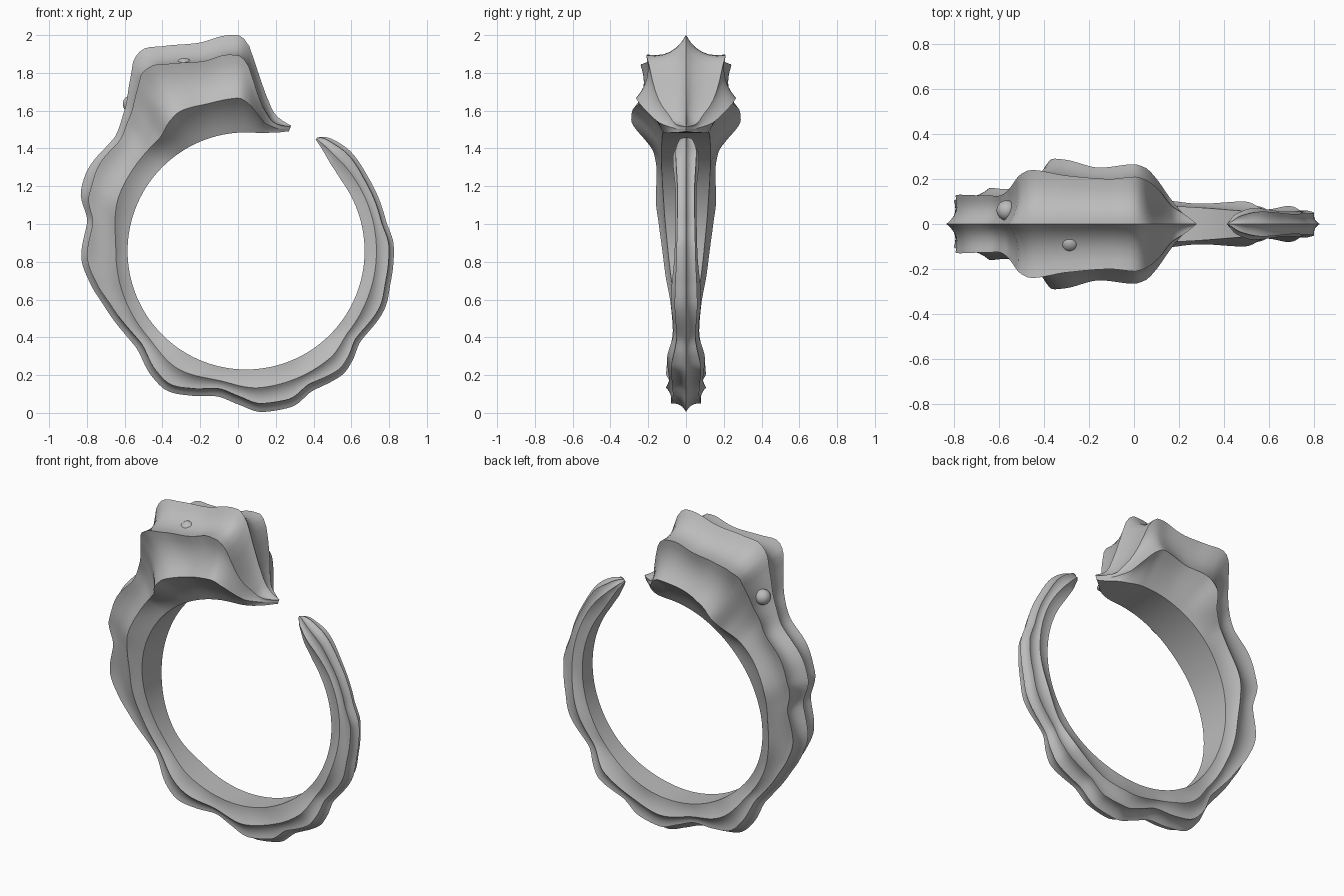
import bpy, bmesh, math
from mathutils import Vector

cube = bpy.data.objects.get("Cube")
if cube:
    bpy.data.objects.remove(cube)

CENTRE = Vector((0.043, 0, 0.857))
START, END, STEPS = 70.3, 418, 240
SEGMENTS = 6

# Each channel is keyed by the angle around the finger hole, in degrees.
ridge_radius = [
    (70, .704), (74, .715), (78, .74), (82.6, .83), (86.6, .965), (89.6, 1.1), (92, 1.144),
    (95, 1.147), (102, 1.13), (112, 1.17), (117, 1.2), (120, 1.18), (123.5, 1.107), (131, .983),
    (140, .92), (153, .943), (160, .931), (170, .855), (182, .873), (192, .842), (202, .804),
    (220, .774), (233, .83), (240, .85), (249, .82), (259, .785), (267, .813), (276, .857),
    (286, .86), (296, .819), (308, .83), (314, .809), (322, .772), (338, .795), (348, .783),
    (362, .782), (373, .757), (390, .755), (403, .764), (412, .749), (416, .73), (418, .707)]
shoulder_drop = [
    (70, .004), (80, .055), (86, .1), (90, .11), (98, .1), (117, .1), (121, .08), (127, .055),
    (135, .035), (145, .03), (157, .05), (168, .03), (250, .04), (276, .045), (320, .03),
    (410, .02), (418, .002)]
shoulder_width = [
    (70.3, 0), (75, .045), (80, .08), (86, .16), (90, .2), (92, .21), (98, .2), (109, .215),
    (117, .24), (121, .21), (127, .16), (135, .125), (157, .13), (168, .115), (180, .105),
    (200, .08), (218, .055), (235, .08), (258, .07), (276, .08), (290, .07), (308, .08),
    (322, .05), (338, .06), (360, .05), (385, .045), (405, .055), (414, .035), (418, 0)]
jaw_radius = [
    (70, .69), (76, .67), (81, .681), (85, .725), (89, .78), (93, .811), (104, .806), (115, .818),
    (120, .8), (128, .752), (143, .74), (156, .734), (180, .69), (220, .69), (240, .72),
    (258, .7), (276, .727), (308, .72), (322, .69), (405, .69), (418, .7)]
jaw_width = [
    (70.3, 0), (76, .06), (81, .13), (85.5, .2), (89.5, .25), (93, .265), (104, .25), (115, .285),
    (120, .29), (128, .22), (136, .17), (146, .155), (158, .16), (168, .145), (180, .125),
    (190, .11), (205, .08), (218, .07), (235, .1), (245, .105), (258, .09), (276, .105),
    (290, .09), (308, .1), (322, .065), (338, .08), (360, .06), (385, .055), (405, .07),
    (414, .045), (418, 0)]
hole_radius = [(70, .675), (75, .65), (85, .628), (395, .627), (404, .638), (415, .68), (418, .695)]
hole_width = [
    (70.3, 0), (80, .09), (90, .12), (130, .13), (160, .115), (180, .095), (218, .055), (240, .08),
    (276, .08), (322, .055), (360, .05), (405, .05), (414, .03), (418, 0)]


def sample(keys, angle):
    """Smooth interpolation that never overshoots its keys."""
    last = len(keys) - 1
    angle = min(max(angle, keys[0][0]), keys[last][0])

    def secant(i):
        (a, p), (b, q) = keys[i], keys[i + 1]
        return (q - p) / (b - a)

    def slope(i):
        if i == 0 or i == last:
            return secant(min(i, last - 1))
        m, n = secant(i - 1), secant(i)
        return 2 * m * n / (m + n) if m * n > 0 else 0

    i = next(k for k in range(last) if angle <= keys[k + 1][0])
    (a, p), (b, q) = keys[i], keys[i + 1]
    h = b - a
    t = (angle - a) / h
    return ((1 + 2 * t) * (1 - t) ** 2 * p + t * (1 - t) ** 2 * h * slope(i)
            + t * t * (3 - 2 * t) * q + t * t * (t - 1) * h * slope(i + 1))


def hollow(p, q, sag):
    """Points from p up to q along a shallow concave arc."""
    d = q - p
    inward = Vector((d.y, -d.x)) * sag
    return [p.lerp(q, k / SEGMENTS) + inward * (4 * k / SEGMENTS * (1 - k / SEGMENTS))
            for k in range(SEGMENTS)]


def section(angle):
    """Closed cross-section as (side, radius) points, mirrored left to right."""
    top = sample(ridge_radius, angle)
    ridge = Vector((0, top))
    shoulder = Vector((sample(shoulder_width, angle), top - sample(shoulder_drop, angle)))
    jaw = Vector((sample(jaw_width, angle), sample(jaw_radius, angle)))
    edge = Vector((sample(hole_width, angle), sample(hole_radius, angle)))
    half = hollow(ridge, shoulder, .18) + hollow(shoulder, jaw, .13) + hollow(jaw, edge, .06)
    half += [edge, Vector((0, edge.y))]
    return half + [Vector((-p.x, p.y)) for p in reversed(half[1:-1])]


def add_object(name, bm, material):
    mesh = bpy.data.meshes.new(name)
    bmesh.ops.recalc_face_normals(bm, faces=bm.faces)
    bm.to_mesh(mesh)
    bm.free()
    obj = bpy.data.objects.new(name, mesh)
    bpy.context.collection.objects.link(obj)
    mesh.materials.append(material)
    bpy.ops.object.select_all(action='DESELECT')
    obj.select_set(True)
    bpy.context.view_layer.objects.active = obj
    bpy.ops.object.shade_smooth_by_angle(angle=math.radians(32))
    return obj


metal = bpy.data.materials.new("grey_metal")
metal.use_nodes = True
grey = (0.5, 0.5, 0.5, 1)
metal.diffuse_color = grey
metal.node_tree.nodes["Principled BSDF"].inputs["Base Color"].default_value = grey

# Ring band with the ridged head, swept around the finger hole
bm = bmesh.new()
loops = []
for s in range(STEPS + 1):
    angle = START + (END - START) * s / STEPS
    a = math.radians(angle)
    out = Vector((math.cos(a), 0, math.sin(a)))
    loops.append([bm.verts.new(CENTRE + out * p.y + Vector((0, p.x, 0))) for p in section(angle)])
for one, two in zip(loops, loops[1:]):
    for k in range(len(one)):
        n = (k + 1) % len(one)
        bm.faces.new((one[k], one[n], two[n], two[k]))
bmesh.ops.remove_doubles(bm, verts=bm.verts, dist=0.0004)
add_object("ridged_ring_band", bm, metal)

# Small bead eyes, one on the crown and one behind the head
for name, place in (("crown_eye", (-.285, -.08, 1.835)), ("rear_eye", (-.565, .06, 1.635))):
    bm = bmesh.new()
    bmesh.ops.create_uvsphere(bm, u_segments=24, v_segments=16, radius=.045)
    bmesh.ops.translate(bm, verts=bm.verts, vec=place)
    add_object(name, bm, metal)
